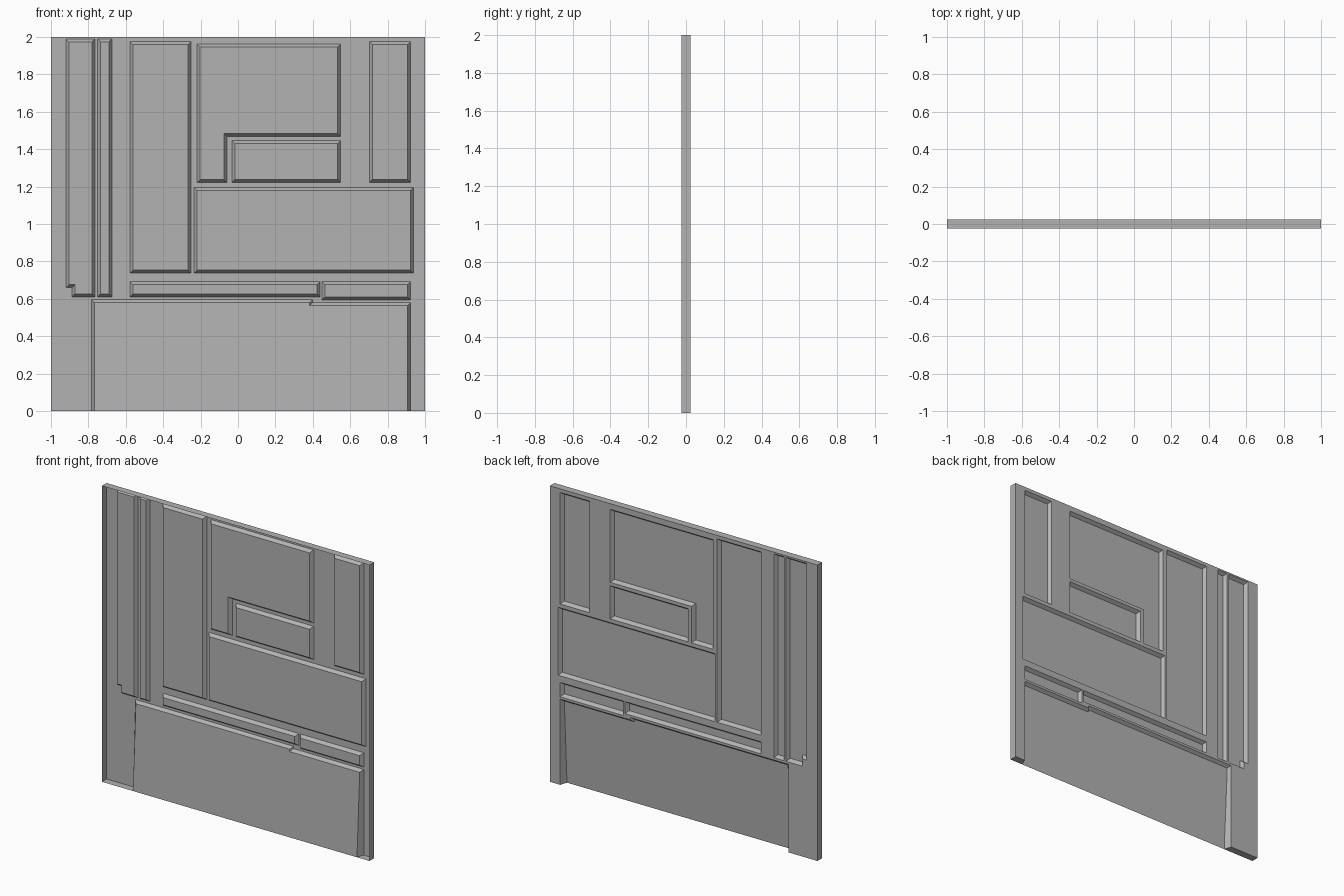
import bpy, bmesh
from mathutils import Vector

if "Cube" in bpy.data.objects:
    bpy.data.objects.remove(bpy.data.objects["Cube"])

BACK, FRONT = 0.025, -0.025      # backing sheet plane and front rim plane
DEPTH, DRAFT = 0.022, 0.016      # panel relief and side-wall taper

grey = bpy.data.materials.new("plain grey")
grey.diffuse_color = (0.45, 0.45, 0.45, 1)
grey.use_nodes = True
grey.node_tree.nodes["Principled BSDF"].inputs["Base Color"].default_value = grey.diffuse_color


def finish(bm, name):
    me = bpy.data.meshes.new(name)
    bm.to_mesh(me)
    bm.free()
    me.materials.append(grey)
    ob = bpy.data.objects.new(name, me)
    bpy.context.collection.objects.link(ob)


def rect(x0, x1, z0, z1):
    return [(x0, z0), (x1, z0), (x1, z1), (x0, z1)]


def inset(loop):
    """Shrink a counter-clockwise outline, leaving ground points on the ground."""
    pts = [Vector(p) for p in loop]
    out = []
    for i, p in enumerate(pts):
        a = (p - pts[i - 1]).normalized()
        b = (pts[(i + 1) % len(pts)] - p).normalized()
        q = p + DRAFT * (Vector((-a.y, a.x)) + Vector((-b.y, b.x)))
        out.append((q.x, 0.0 if p.y == 0 else q.y))
    return out


def raised_panel(name, loop, depth):
    """Tapered pressing standing forward of the sheet, hollow behind."""
    bm = bmesh.new()
    outer = [bm.verts.new((x, BACK, z)) for x, z in loop]
    inner = [bm.verts.new((x, BACK - depth(z), z)) for x, z in inset(loop)]
    bm.faces.new(inner)
    for i in range(len(loop)):
        j = (i + 1) % len(loop)
        if loop[i][1] == 0 and loop[j][1] == 0:
            continue                       # open at the ground
        bm.faces.new((outer[i], outer[j], inner[j], inner[i]))
    finish(bm, name)


# Outlines of the flat panels
panels = {
    "left_strip_wide": [(-0.888, 0.611), (-0.765, 0.611), (-0.765, 1.989),
                        (-0.92, 1.989), (-0.92, 0.66), (-0.888, 0.66)],
    "left_strip_narrow": rect(-0.75, -0.674, 0.611, 1.989),
    "tall_panel": rect(-0.578, -0.251, 0.737, 1.976),
    "corner_panel": [(-0.219, 1.222), (-0.059, 1.222), (-0.059, 1.469),
                     (0.549, 1.469), (0.549, 1.962), (-0.219, 1.962)],
    "small_panel": rect(-0.032, 0.549, 1.222, 1.446),
    "right_panel": rect(0.703, 0.923, 1.222, 1.976),
    "wide_panel": rect(-0.235, 0.939, 0.737, 1.196),
    "long_bar": rect(-0.578, 0.438, 0.611, 0.692),
    "short_bar": rect(0.449, 0.923, 0.595, 0.692),
}
for name, loop in panels.items():
    raised_panel(name, loop, lambda z: DEPTH)

# Lower panel ramps forward to the rim at the ground
XL, XR = -0.783, 0.923
lower = [(XL, 0), (XR, 0), (XR, 0.579), (0.398, 0.579), (0.398, 0.595), (XL, 0.595)]
raised_panel("lower_ramp_panel", lower,
             lambda z: BACK - FRONT - (BACK - FRONT - 0.02) * z / 0.58)

# Backing sheet with openings where the panels are pressed out
bm = bmesh.new()
outline = [(-1, 0), (XL, 0)] + lower[:1:-1] + [(XR, 0), (1, 0), (1, 2), (-1, 2)]
outline = [(-1, 0), (XL, 0), (XL, 0.595), (0.398, 0.595), (0.398, 0.579),
           (XR, 0.579), (XR, 0), (1, 0), (1, 2), (-1, 2)]
edges = []
for loop in [outline] + list(panels.values()):
    vs = [bm.verts.new((x, BACK, z)) for x, z in loop]
    edges += [bm.edges.new((vs[i - 1], vs[i])) for i in range(len(vs))]
bmesh.ops.triangle_fill(bm, edges=edges, use_beauty=True, normal=(0, 1, 0))
finish(bm, "backing_sheet")

# Edge rim: sides, top and the two feet beside the lower panel
bm = bmesh.new()
for quad in (
    [(-1, BACK, 0), (-1, FRONT, 0), (-1, FRONT, 2), (-1, BACK, 2)][::-1],
    [(1, BACK, 0), (1, FRONT, 0), (1, FRONT, 2), (1, BACK, 2)][::-1],
    [(-1, FRONT, 2), (1, FRONT, 2), (1, BACK, 2), (-1, BACK, 2)],
    [(-1, BACK, 0), (XL, BACK, 0), (XL + DRAFT, FRONT, 0), (-1, FRONT, 0)],
    [(XR, BACK, 0), (1, BACK, 0), (1, FRONT, 0), (XR - DRAFT, FRONT, 0)],
):
    f = bm.faces.new([bm.verts.new(p) for p in quad])
    f.normal_update()
    if f.normal.dot(f.calc_center_median() - Vector((0, 0, 1))) < 0:
        f.normal_flip()
finish(bm, "edge_rim")
